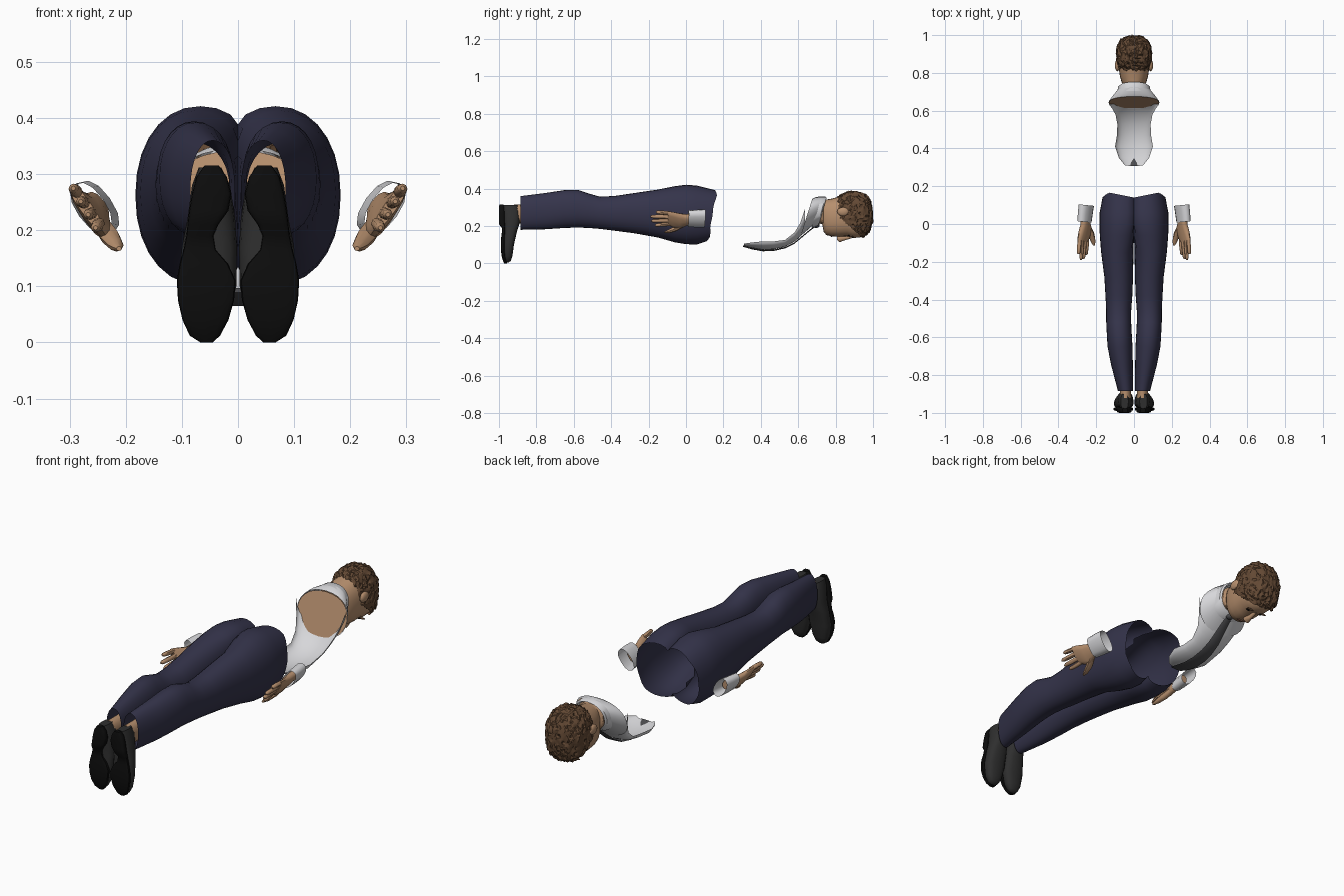
import bpy, bmesh, math
from mathutils import Vector, noise

cube = bpy.data.objects.get("Cube")
if cube:
    bpy.data.objects.remove(cube, do_unlink=True)


def material(name, *rgb):
    m = bpy.data.materials.new(name)
    m.use_nodes = True
    m.diffuse_color = (*rgb, 1)
    bsdf = m.node_tree.nodes["Principled BSDF"]
    bsdf.inputs["Base Color"].default_value = (*rgb, 1)
    bsdf.inputs["Roughness"].default_value = 0.8
    return m


NAVY = material("navy cloth", 0.035, 0.034, 0.07)
SKIN = material("skin", 0.47, 0.275, 0.155)
HAIR = material("brown hair", 0.125, 0.066, 0.034)
SHIRT = material("white shirt", 0.68, 0.68, 0.7)
TIE = material("grey tie", 0.075, 0.075, 0.08)
LEATHER = material("dark leather", 0.028, 0.028, 0.028)
SOLE = material("black sole", 0.004, 0.004, 0.004)
LIPS = material("lips", 0.3, 0.13, 0.085)


def finish(name, bm, mat, angle=45):
    bmesh.ops.recalc_face_normals(bm, faces=bm.faces)
    mesh = bpy.data.meshes.new(name)
    bm.to_mesh(mesh)
    bm.free()
    mesh.materials.append(mat)
    obj = bpy.data.objects.new(name, mesh)
    bpy.context.collection.objects.link(obj)
    bpy.ops.object.select_all(action='DESELECT')
    obj.select_set(True)
    bpy.context.view_layer.objects.active = obj
    bpy.ops.object.shade_smooth_by_angle(angle=math.radians(angle))


def loft(name, mat, rings, closed=True, caps=True, drop_middle=False):
    """Skin a list of point rings that all have the same length."""
    bm = bmesh.new()
    rows = [[bm.verts.new(p) for p in r] for r in rings]
    n = len(rows[0])
    for a, b in zip(rows, rows[1:]):
        for i in range(n if closed else n - 1):
            j = (i + 1) % n
            bm.faces.new((a[i], a[j], b[j], b[i]))
    if closed and caps:
        bm.faces.new(rows[0])
        bm.faces.new(rows[-1])
    if drop_middle:
        inner = [f for f in bm.faces if all(abs(v.co.x) < 1e-4 for v in f.verts)]
        bmesh.ops.delete(bm, geom=inner, context='FACES')
    bmesh.ops.remove_doubles(bm, verts=bm.verts, dist=1e-5)
    finish(name, bm, mat)


def pair(name, mat, rings, **kw):
    """Left part and its mirrored right twin."""
    loft("left_" + name, mat, rings, **kw)
    loft("right_" + name, mat, [[(-p[0], p[1], p[2]) for p in r] for r in rings], **kw)


def oval(a, b, n=16, p=2.0, turn=0.0):
    """Superellipse points as (u, v) offsets."""
    out = []
    for i in range(n):
        t = 2 * math.pi * i / n
        c, s = math.cos(t), math.sin(t)
        u = a * math.copysign(abs(c) ** (2 / p), c)
        v = b * math.copysign(abs(s) ** (2 / p), s)
        out.append((u * math.cos(turn) - v * math.sin(turn),
                    u * math.sin(turn) + v * math.cos(turn)))
    return out


def y_ring(y, cx, a, cz, b, n=16, p=2.0, turn=0.0):
    return [(cx + u, y, cz + v) for u, v in oval(a, b, n, p, turn)]


def ball(name, mat, centre, size):
    bm = bmesh.new()
    bmesh.ops.create_uvsphere(bm, u_segments=12, v_segments=8, radius=1)
    for v in bm.verts:
        v.co = Vector(centre) + v.co * Vector(size)
    finish(name, bm, mat)


# Trousers: one leg from hem to waist, clamped at the middle seam
legs = []
for y, cx, a, cz, b in [(-.885, .045, .04, .27, .09), (-.75, .063, .057, .28, .097),
                        (-.65, .074, .066, .291, .101), (-.58, .078, .066, .293, .101),
                        (-.52, .081, .066, .282, .092), (-.46, .081, .066, .271, .086),
                        (-.38, .08, .071, .268, .093), (-.28, .081, .076, .269, .107),
                        (-.15, .086, .088, .267, .128), (-.06, .076, .105, .263, .15),
                        (0, .067, .116, .262, .159), (.06, .064, .118, .259, .157),
                        (.14, .06, .106, .255, .138)]:
    seam = .003 if y < -.1 else 0
    legs.append([(max(x, seam), yy, z) for x, yy, z in y_ring(y, cx, a, cz, b, 28, 2.15)])
legs[-1] = [(x, y + .2 * min(x, .135) - max(0, x - .135) * .8 - max(0, .25 - z) * .35, z)
            for x, y, z in legs[-1]]
pair("trouser_leg", NAVY, legs, caps=False, drop_middle=True)

# Ankles inside the hems
pair("ankle", SKIN, [y_ring(y, .045, .03, .265, .05) for y in (-.82, -.92)])


# Shoes: rows run from toe to heel as z, inner x, outer x, sole y, top y
def shoe_rings(rows, p):
    return [[((x0 + x1) / 2 + u, (y0 + y1) / 2 + v, z)
             for u, v in oval((x1 - x0) / 2, (y1 - y0) / 2, 16, p)]
            for z, x0, x1, y0, y1 in rows]


pair("shoe_upper", LEATHER, shoe_rings([
    (.004, .045, .07, -.965, -.948), (.015, .032, .085, -.972, -.936),
    (.04, .018, .098, -.978, -.928), (.1, .003, .107, -.98, -.92),
    (.17, .002, .1, -.975, -.904), (.22, .005, .09, -.975, -.888),
    (.28, .014, .082, -.98, -.888), (.312, .03, .07, -.98, -.9)], 2.6))
pair("shoe_sole", SOLE, shoe_rings([
    (0, .045, .067, -.972, -.956), (.012, .032, .086, -.978, -.96),
    (.04, .017, .099, -.986, -.966), (.075, .007, .107, -.99, -.97),
    (.11, .004, .109, -.99, -.97), (.14, .018, .104, -.988, -.97),
    (.165, .04, .097, -.985, -.968), (.19, .044, .092, -.985, -.968),
    (.21, .035, .09, -1, -.968), (.235, .017, .087, -1, -.97),
    (.265, .012, .082, -1, -.97), (.295, .02, .074, -1, -.97),
    (.315, .034, .06, -.998, -.975)], 4))

# Hands, tilted so that the thumb side is low and inward
TILT = math.radians(55)
pair("palm", SKIN, [y_ring(y, cx, a, cz, b, 12, 2.5, TILT) for y, cx, a, cz, b in [
    (.05, .255, .03, .24, .02), (0, .256, .034, .232, .02), (-.035, .258, .05, .226, .018),
    (-.07, .266, .05, .234, .015), (-.095, .272, .045, .242, .011)]])
for i, (name, tip) in enumerate([("index", -.165), ("middle", -.185),
                                 ("ring", -.19), ("little", -.16)]):
    off = -.035 + .023 * i
    x, z = .268 + off * math.cos(TILT), .24 + off * math.sin(TILT)
    pair(name + "_finger", SKIN, [
        y_ring(-.085 + (tip + .085) * t, x + .006 * t, r, z + off * .2 * t, r, 8)
        for t, r in ((0, .011), (.5, .011), (.9, .009), (1, .004))])
pair("thumb", SKIN, [y_ring(y, x, r * 1.2, z, r, 8) for y, x, z, r in [
    (-.01, .245, .212, .014), (-.05, .228, .188, .015),
    (-.09, .217, .173, .011), (-.115, .212, .167, .004)]])
pair("cuff", SHIRT, [[(x, yy + .1 * (x - .25), z) for x, yy, z in
                      y_ring(y, cx, a, .24, b, 12, 2.3, TILT)] for y, cx, a, b in [
    (.01, .262, .05, .026), (.055, .258, .053, .028), (.1, .252, .054, .029)]], caps=False)

# Shirt front: an open curved sheet, rows as y, half width, middle z, edge z
FRONT = [(.31, .048, .094, .106), (.35, .08, .084, .112), (.41, .1, .073, .118),
         (.47, .09, .076, .118), (.53, .088, .09, .126), (.58, .098, .117, .165),
         (.61, .115, .142, .215), (.635, .133, .17, .29)]
loft("shirt_front", SHIRT, [
    [(hw * math.sin(t * math.pi / 2), y, low + (high - low) * (1 - math.cos(t * math.pi / 2)))
     for t in [k / 6 - 1 for k in range(13)]] for y, hw, low, high in FRONT], closed=False)


# Shoulder yoke and collar: slanted rings as half width, low (y, z), high (y, z)
def slanted(hw, low, high, n=28):
    out = []
    for u, v in oval(1, 1, n, 2.2):
        t = (v + 1) / 2
        out.append((hw * u, low[0] + (high[0] - low[0]) * t,
                    low[1] + (high[1] - low[1]) * t))
    return out


loft("shirt_yoke", SHIRT, [
    slanted(.135, (.612, .147), (.675, .345)), slanted(.12, (.64, .17), (.692, .354)),
    slanted(.09, (.685, .21), (.722, .357))], caps=False)
loft("collar", SHIRT, [
    slanted(.092, (.672, .19), (.705, .357)), slanted(.084, (.705, .202), (.745, .357)),
    slanted(.074, (.712, .214), (.752, .352)), slanted(.07, (.7, .216), (.735, .345))],
    caps=False)

# Skin bowl behind the open shoulders, with a hollow neck
loft("upper_chest", SKIN, [
    slanted(.132, (.613, .15), (.675, .342)), slanted(.1, (.65, .18), (.69, .328)),
    slanted(.055, (.675, .225), (.7, .3)), slanted(.045, (.72, .235), (.73, .295))])

# Tie lying along the outside of the shirt front
loft("tie", TIE, [y_ring(y, 0, hw, low + rise, .004, 8, 3) for y, hw, low, rise in [
    (.306, .03, .093, 0), (.35, .037, .08, 0), (.41, .037, .069, 0), (.47, .034, .071, 0),
    (.53, .031, .085, 0), (.58, .028, .112, -.002), (.61, .025, .137, -.003),
    (.65, .021, .172, -.004), (.69, .017, .203, -.004)]])
ball("tie_knot", TIE, (0, .695, .205), (.021, .02, .016))

# Neck and head, lofted from the collar to the crown
loft("head", SKIN, [y_ring(y, 0, hw, (lo + hi) / 2, (hi - lo) / 2, 24, 2.3)
                    for y, hw, lo, hi in [
    (.69, .068, .22, .34), (.728, .067, .21, .34), (.736, .056, .17, .34),
    (.75, .065, .152, .342), (.78, .074, .145, .347), (.82, .08, .142, .358),
    (.86, .083, .145, .366), (.89, .083, .137, .368), (.93, .081, .138, .364),
    (.96, .07, .155, .345), (.98, .043, .2, .32)]])
loft("nose", SKIN, [y_ring(y, 0, a, z, b, 10) for y, a, z, b in [
    (.885, .008, .142, .008), (.845, .01, .134, .012), (.82, .016, .13, .018),
    (.808, .012, .137, .01)]])
ball("mouth", LIPS, (0, .777, .146), (.025, .005, .004))
for side, s in (("left", 1), ("right", -1)):
    ball(side + "_ear", SKIN, (s * .088, .84, .277), (.013, .032, .024))
    ball(side + "_eye", SOLE, (s * .034, .87, .149), (.013, .004, .004))
    ball(side + "_eyebrow", HAIR, (s * .036, .89, .142), (.021, .005, .005))

# Hair: a squarish shell of lumpy curls cut back to the hairline
bm = bmesh.new()
bmesh.ops.create_icosphere(bm, subdivisions=5, radius=1)
for v in bm.verts:
    d = v.co.normalized()
    d /= sum(abs(c) ** 2.5 for c in d) ** (1 / 2.5)
    r = .97 + .06 * noise.noise(d * 6) + .055 * noise.noise(d * 13)
    v.co = Vector((0, .893, .258)) + d * Vector((.097, .108, .131)) * r
bare = []
for f in bm.faces:
    c = f.calc_center_median()
    nape = .795 + .25 * abs(c.x)
    if c.y < max(nape, .94 - 1.1 * (c.z - .14)):
        bare.append(f)
bmesh.ops.delete(bm, geom=bare, context='FACES')
finish("hair", bm, HAIR, 25)
